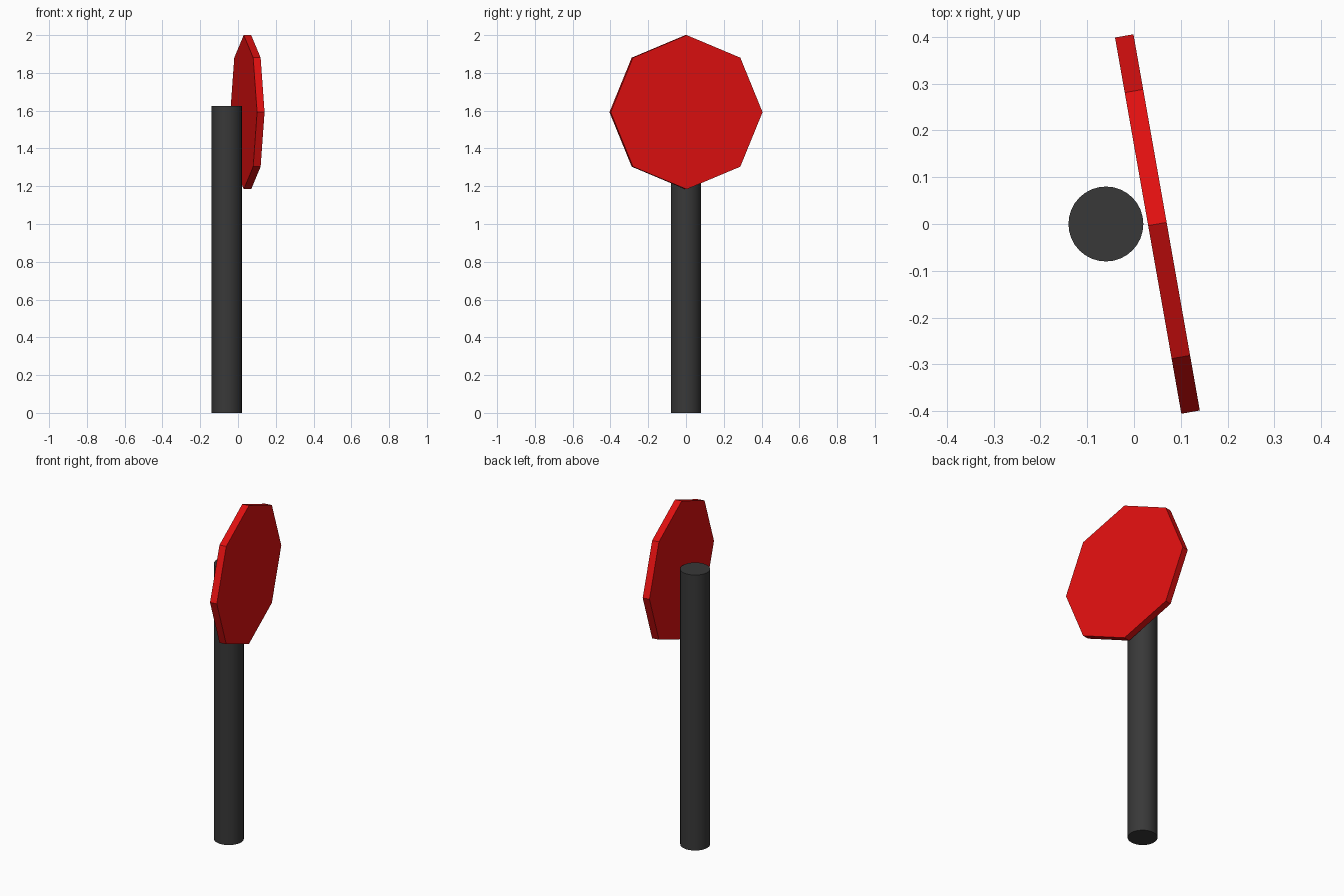
import bpy, math
from mathutils import Matrix

if "Cube" in bpy.data.objects:
    bpy.data.objects.remove(bpy.data.objects["Cube"])


def material(name, rgb):
    m = bpy.data.materials.new(name)
    m.diffuse_color = (*rgb, 1)
    m.use_nodes = True
    m.node_tree.nodes["Principled BSDF"].inputs["Base Color"].default_value = m.diffuse_color
    return m


def cylinder(name, sides, radius, depth, matrix, mat):
    bpy.ops.mesh.primitive_cylinder_add(vertices=sides, radius=radius, depth=depth)
    ob = bpy.context.object
    ob.name = name
    ob.data.transform(matrix)
    ob.data.materials.append(mat)
    return ob


red = material("sign red", (0.75, 0.005, 0.005))
grey = material("dark grey", (0.04, 0.04, 0.04))

# Round post
post = cylinder("post", 32, 0.08, 1.625,
                Matrix.Translation((-0.06, 0, 0.8125)), grey)
bpy.ops.object.shade_smooth_by_angle(angle=math.radians(30))

# Eight-sided plate, one corner up, turned slightly away from the post
place = (Matrix.Translation((0.05, 0, 1.592))
         @ Matrix.Rotation(math.radians(10), 4, 'Z')
         @ Matrix.Rotation(math.radians(90), 4, 'Y'))
cylinder("sign_plate", 8, 0.408, 0.04, place, red)
